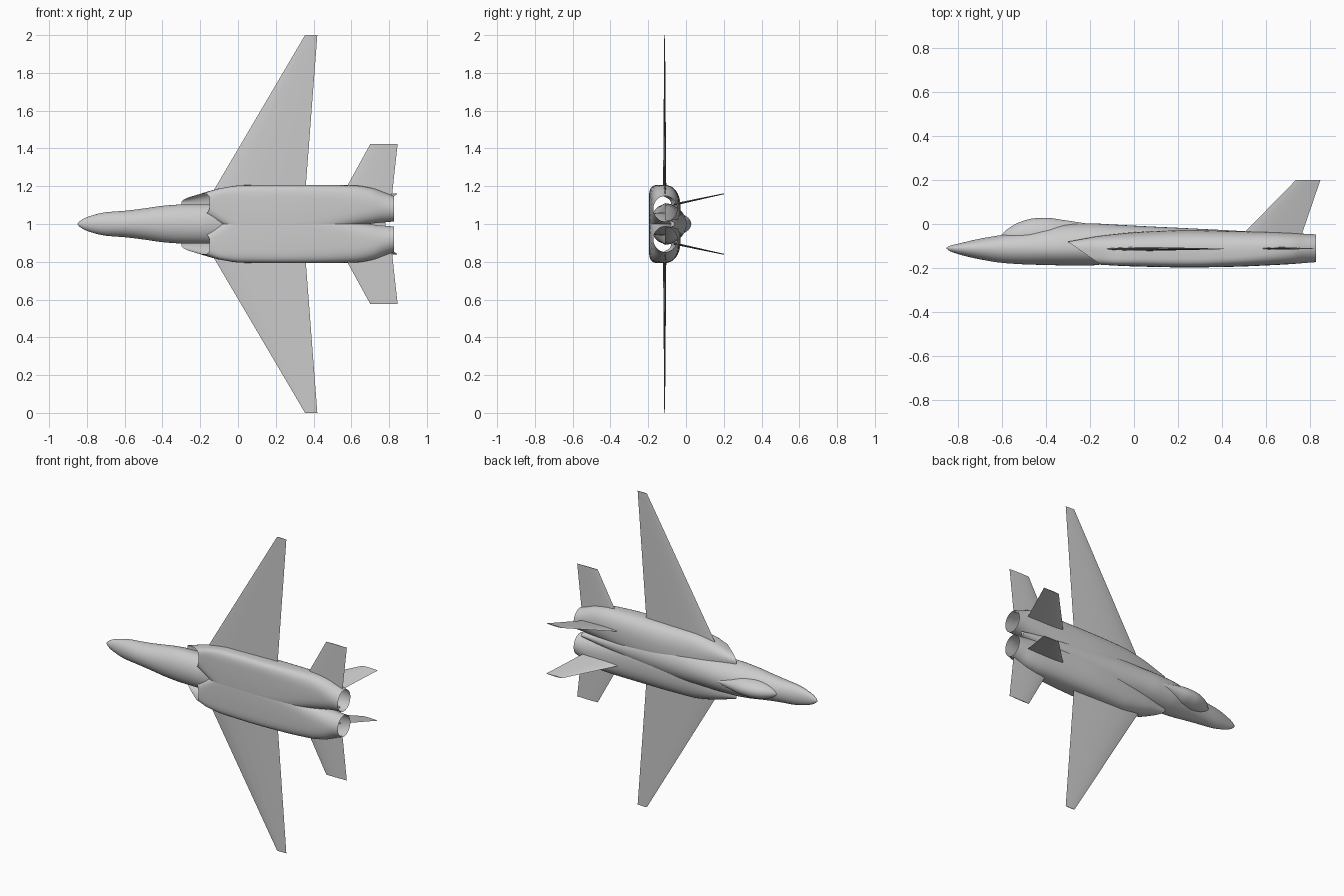
import bpy, bmesh
from math import cos, sin, pi
from mathutils import Vector

if "Cube" in bpy.data.objects:
    bpy.data.objects.remove(bpy.data.objects["Cube"])


def build(name, rings, cap=True, mirror=False, angle=40):
    """Skin a list of closed rings; origin sits on the symmetry plane z = 1."""
    bm = bmesh.new()
    rows = [[bm.verts.new(p) for p in r] for r in rings]
    n = len(rows[0])
    for a, b in zip(rows, rows[1:]):
        for i in range(n):
            j = (i + 1) % n
            bm.faces.new((a[i], a[j], b[j], b[i]))
    if cap:
        bm.faces.new(rows[0])
        bm.faces.new(rows[-1])
    bmesh.ops.recalc_face_normals(bm, faces=bm.faces)
    me = bpy.data.meshes.new(name)
    bm.to_mesh(me)
    bm.free()
    ob = bpy.data.objects.new(name, me)
    bpy.context.collection.objects.link(ob)
    ob.location = (0, 0, 1)
    if mirror:
        m = ob.modifiers.new("mirror", 'MIRROR')
        m.use_axis = (False, False, True)
        m.use_mirror_merge = False
    bpy.ops.object.select_all(action='DESELECT')
    ob.select_set(True)
    bpy.context.view_layer.objects.active = ob
    bpy.ops.object.shade_smooth_by_angle(angle=angle * pi / 180)
    return ob


def smooth(stations, steps=5):
    """Monotone cubic interpolation along x (first value of each station)."""
    def slope(i, k):
        if i == 0 or i == len(stations) - 1:
            a = max(i - 1, 0)
            p, q = stations[a], stations[a + 1]
            return (q[k] - p[k]) / (q[0] - p[0])
        p, c, q = stations[i - 1:i + 2]
        d0, d1 = (c[k] - p[k]) / (c[0] - p[0]), (q[k] - c[k]) / (q[0] - c[0])
        return 0 if d0 * d1 <= 0 else 2 * d0 * d1 / (d0 + d1)
    out = []
    for i in range(len(stations) - 1):
        a, b = stations[i], stations[i + 1]
        h = b[0] - a[0]
        for s in range(steps):
            t = s / steps
            row = [a[0] + h * t]
            for k in range(1, len(a)):
                row.append((2*t**3 - 3*t*t + 1) * a[k] + (t**3 - 2*t*t + t) * h * slope(i, k)
                           + (3*t*t - 2*t**3) * b[k] + (t**3 - t*t) * h * slope(i + 1, k))
            out.append(row)
    return out + [list(stations[-1])]


def spow(v, e):
    return abs(v) ** e * (1 if v >= 0 else -1)


def section(x, z0, z1, yb, yt, ymid, ntop=2, nbot=2, rake=0, n=40):
    """Superellipse ring with separate roundness above and below ymid."""
    pts = []
    for i in range(n):
        a = 2 * pi * i / n
        e = 2 / (ntop if sin(a) >= 0 else nbot)
        u, v = spow(cos(a), e), spow(sin(a), e)
        y = ymid + v * ((yt - ymid) if v >= 0 else (ymid - yb))
        up = (y - yb) / (yt - yb)
        z = (z0 + z1) / 2 + u * (z1 - z0) / 2
        pts.append((x - rake * up, y, z - 0.25 * rake * up * max(u, 0)))
    return pts


# fuselage: x, half width, bottom, top
body = [(-.85, .002, -.112, -.108), (-.835, .017, -.123, -.099), (-.8, .036, -.136, -.09),
        (-.7, .062, -.16, -.067), (-.6, .07, -.176, -.05), (-.5, .082, -.183, -.035),
        (-.4, .096, -.186, -.015), (-.3, .103, -.188, .001), (-.2, .104, -.188, .003),
        (-.1, .104, -.175, -.002), (.05, .11, -.14, -.01), (.3, .1, -.1, -.022),
        (.55, .06, -.09, -.036), (.78, .02, -.08, -.06)]
build("fuselage", [section(x, -w, w, b, t, -.11) for x, w, b, t in smooth(body)])

# canopy: x, half width, top
dome = [(-.605, .003, -.052), (-.58, .025, -.028), (-.52, .047, .008), (-.45, .056, .026),
        (-.4, .056, .028), (-.32, .045, .018), (-.22, .02, .003)]
build("canopy", [section(x, -w, w, -.07, t, -.055) for x, w, t in smooth(dome)])

# open engine nacelles: x, inner z, outer z, bottom, top, middle, roundness top/bottom, lip rake
pod = [(-.15, .05, .17, -.185, -.08, -.12, 2.5, 4, .15),
       (-.08, .0, .193, -.189, -.052, -.12, 2.4, 5, .06),
       (.02, -.06, .205, -.193, -.036, -.12, 2.4, 5, 0),
       (.25, -.06, .207, -.197, -.028, -.12, 2.4, 5, 0),
       (.45, -.045, .207, -.194, -.032, -.12, 2.4, 4, 0),
       (.62, -.012, .204, -.187, -.037, -.115, 2.3, 3, 0),
       (.71, .002, .19, -.182, -.041, -.112, 2.2, 2.5, 0),
       (.785, .01, .163, -.176, -.045, -.111, 2, 2, 0),
       (.825, .013, .148, -.173, -.047, -.11, 2, 2, 0)]
build("engine_nacelles", [section(*r) for r in smooth(pod)], cap=False, mirror=True)


def blade(name, root, tip, thick_axis):
    """Thin tapered surface; root and tip are (leading x, trailing x, y, z, thickness)."""
    rings = []
    for x0, x1, y, z, th in (root, tip):
        prof = [(0, 0), (.05, .45), (.2, .9), (.4, 1), (.7, .6), (1, 0),
                (.7, -.6), (.4, -1), (.2, -.9), (.05, -.45)]
        rings.append([Vector((x0 + (x1 - x0) * f, y, z)) + Vector(thick_axis) * (g * th / 2)
                      for f, g in prof])
    build(name, rings, mirror=True, angle=30)


# flying surfaces
blade("wings", (-.145, .355, -.113, .15, .018), (.355, .42, -.113, 1, .004), (0, 1, 0))
blade("tailplanes", (.55, .815, -.111, .15, .013), (.70, .845, -.111, .423, .005), (0, 1, 0))
blade("tail_fins", (.475, .755, -.065, .103, .012), (.735, .846, .2, .16, .005), (0, -.2, .98))
